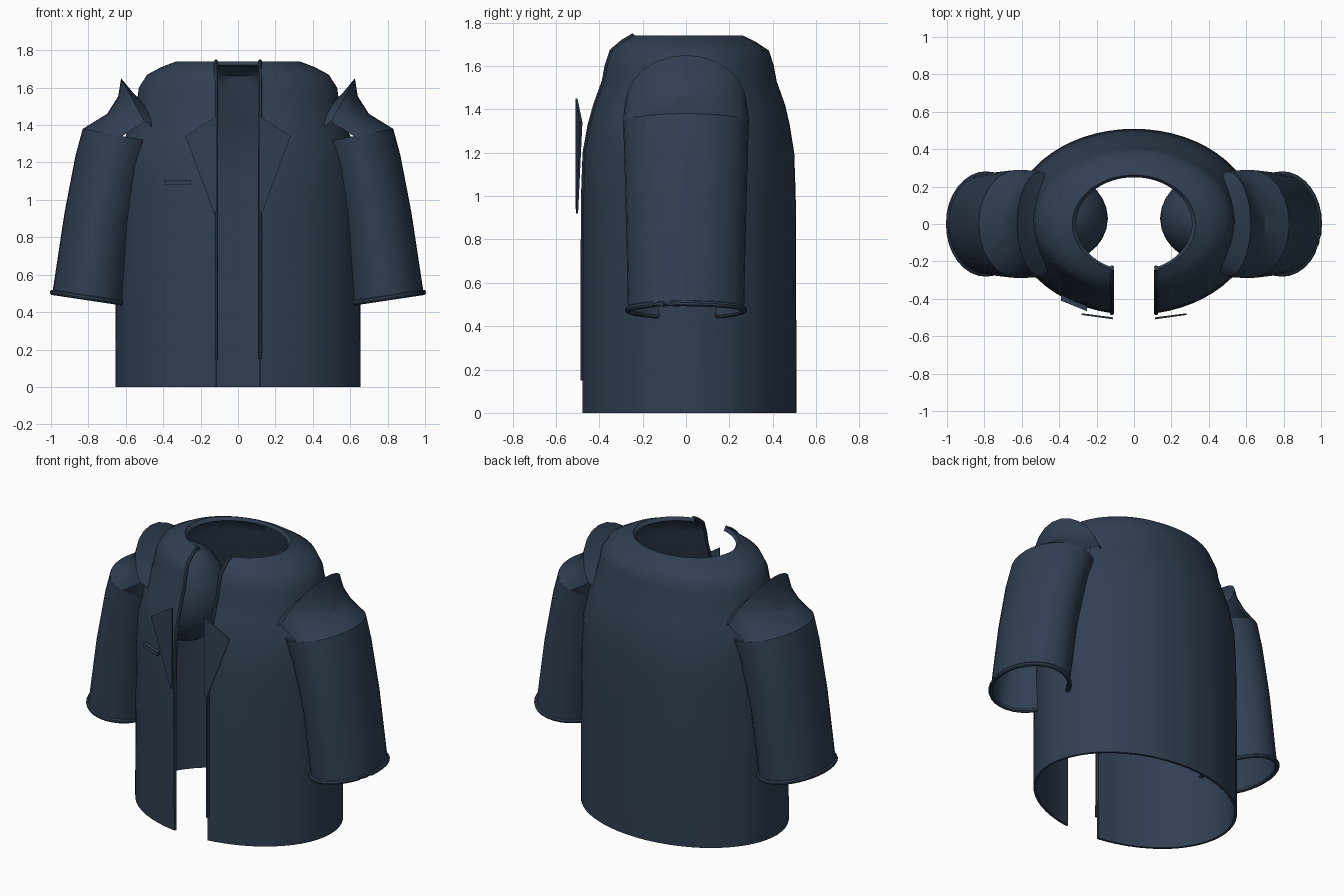
import bpy, math
from mathutils import Vector

if "Cube" in bpy.data.objects:
    bpy.data.objects.remove(bpy.data.objects["Cube"])

navy = bpy.data.materials.new("navy_cloth")
navy.diffuse_color = (0.030, 0.050, 0.085, 1)
navy.use_nodes = True
navy.node_tree.nodes["Principled BSDF"].inputs["Base Color"].default_value = navy.diffuse_color


def make(name, verts, faces, thick=0.0, angle=40, offset=-1):
    me = bpy.data.meshes.new(name)
    me.from_pydata([tuple(v) for v in verts], [], faces)
    me.materials.append(navy)
    ob = bpy.data.objects.new(name, me)
    bpy.context.collection.objects.link(ob)
    bpy.context.view_layer.objects.active = ob
    for o in bpy.context.selected_objects:
        o.select_set(False)
    ob.select_set(True)
    # consistent outward normals
    bpy.ops.object.mode_set(mode='EDIT')
    bpy.ops.mesh.select_all(action='SELECT')
    bpy.ops.mesh.normals_make_consistent(inside=False)
    bpy.ops.object.mode_set(mode='OBJECT')
    if thick:
        m = ob.modifiers.new("thickness", 'SOLIDIFY')
        m.thickness = thick
        m.offset = offset
        bpy.ops.object.modifier_apply(modifier=m.name)
    bpy.ops.object.shade_smooth_by_angle(angle=math.radians(angle))
    return ob


def loft(rows, closed=False):
    n = len(rows[0])
    verts = [p for r in rows for p in r]
    faces = []
    for i in range(len(rows) - 1):
        for j in range(n if closed else n - 1):
            k = (j + 1) % n
            faces.append((i * n + j, i * n + k, (i + 1) * n + k, (i + 1) * n + j))
    return verts, faces


def tube(name, path, r, sides=8):
    # bead swept along a path
    rows = []
    for i, p in enumerate(path):
        t = (path[min(i + 1, len(path) - 1)] - path[max(i - 1, 0)]).normalized()
        u = t.cross(Vector((0.3, 1, 0.1))).normalized()
        w = t.cross(u)
        rows.append([p + r * (math.cos(a) * u + math.sin(a) * w)
                     for a in (2 * math.pi * j / sides for j in range(sides))])
    v, f = loft(rows, True)
    f += [tuple(range(sides)), tuple(range(len(v) - sides, len(v)))]
    return make(name, v, f)


# Body: oval rings open at the front (z, rx, ry, centre y)
RINGS = [(0, .655, .497, .012), (.15, .655, .497, .012), (.6, .653, .496, .012),
         (1.0, .648, .494, .012), (1.2, .635, .487, .012), (1.33, .605, .465, .013),
         (1.42, .57, .442, .015), (1.53, .54, .403, .015), (1.60, .53, .39, .015),
         (1.67, .485, .368, .015), (1.71, .41, .315, .008), (1.74, .33, .262, 0),
         (1.72, .31, .25, 0)]
SEG = 56


def ring(z, rx, ry, cy):
    a0 = math.asin(0.118 / rx)
    return [Vector((rx * math.sin(a), cy - ry * math.cos(a), z))
            for a in (a0 + (2 * math.pi - 2 * a0) * j / SEG for j in range(SEG + 1))]


rows = [ring(*r) for r in RINGS]
make("body", *loft(rows), thick=0.015)

for s, side in ((1, "left"), (-1, "right")):
    # Front edge piping
    edge = [r[0 if s > 0 else -1].copy() for r in rows[1:]]
    tube(side + "_front_piping", edge, 0.011)

    # Lapel: flat pointed plate
    tri = [(.112, -.505, 1.45), (.28, -.482, 1.34), (.125, -.502, .92), (.112, -.505, .95)]
    make(side + "_lapel", [(s * x, y, z) for x, y, z in tri], [(0, 1, 2, 3)],
         thick=0.009, offset=0)

    # Sleeve tube
    N = 32
    def oval(cx, cz, hx, hy, tilt):
        return [Vector((s * (cx + hx * math.cos(a)), hy * math.sin(a), cz + tilt * math.cos(a)))
                for a in (2 * math.pi * j / N for j in range(N))]
    tubes = [oval(.792, .475, .200, .268, .03), oval(.735, .90, .192, .277, .035),
             oval(.668, 1.2, .2, .285, .04), oval(.62, 1.34, .21, .29, .04)]
    make(side + "_sleeve", *loft(tubes, True), thick=0.012)

    # Sleeve hem bead
    hem = oval(.792, .475, .200, .268, .03)
    tube(side + "_sleeve_hem", hem + hem[:2], 0.014)

    # Shoulder cap: arcs rising to a thin peaked crest, then falling to the body
    ARCS = [(.62, .21, .29, 1.34, .04), (.56, .14, .287, 1.38, .08),
            (.52, .12, .285, 1.40, .155), (.50, .125, .28, 1.42, .23),
            (.485, .065, .275, 1.41, .15), (.43, .04, .24, 1.36, .14)]
    M = 12
    cap = [[Vector((s * (x + dx * math.sin(t)), -ry * math.cos(t), z + dz * math.sin(t)))
            for t in (math.pi * j / M for j in range(M + 1))] for x, dx, ry, z, dz in ARCS]
    make(side + "_shoulder_cap", *loft(cap), angle=25)

    # Rounded sleeve end inside the body
    inner = [[Vector((s * (.40 - .26 * math.cos(b)), .03 + .235 * math.sin(b) * math.cos(a),
                      1.28 + .31 * math.sin(b) * math.sin(a)))
              for a in (2 * math.pi * j / 24 for j in range(24))]
             for b in (.03 + 2.0 * i / 9 for i in range(10))]
    v, f = loft(inner, True)
    make(side + "_sleeve_inner_end", v, f + [tuple(range(24))])

# Chest pocket welt
x0, x1, y0, y1 = -.39, -.25, -.395, -.452
bar = [(x, y + d, z) for x, y in ((x0, y0), (x1, y1)) for d in (-.015, .03) for z in (1.083, 1.107)]
make("chest_pocket_welt", bar, [(0, 1, 3, 2), (4, 6, 7, 5), (0, 4, 5, 1),
                                (2, 3, 7, 6), (0, 2, 6, 4), (1, 5, 7, 3)])
